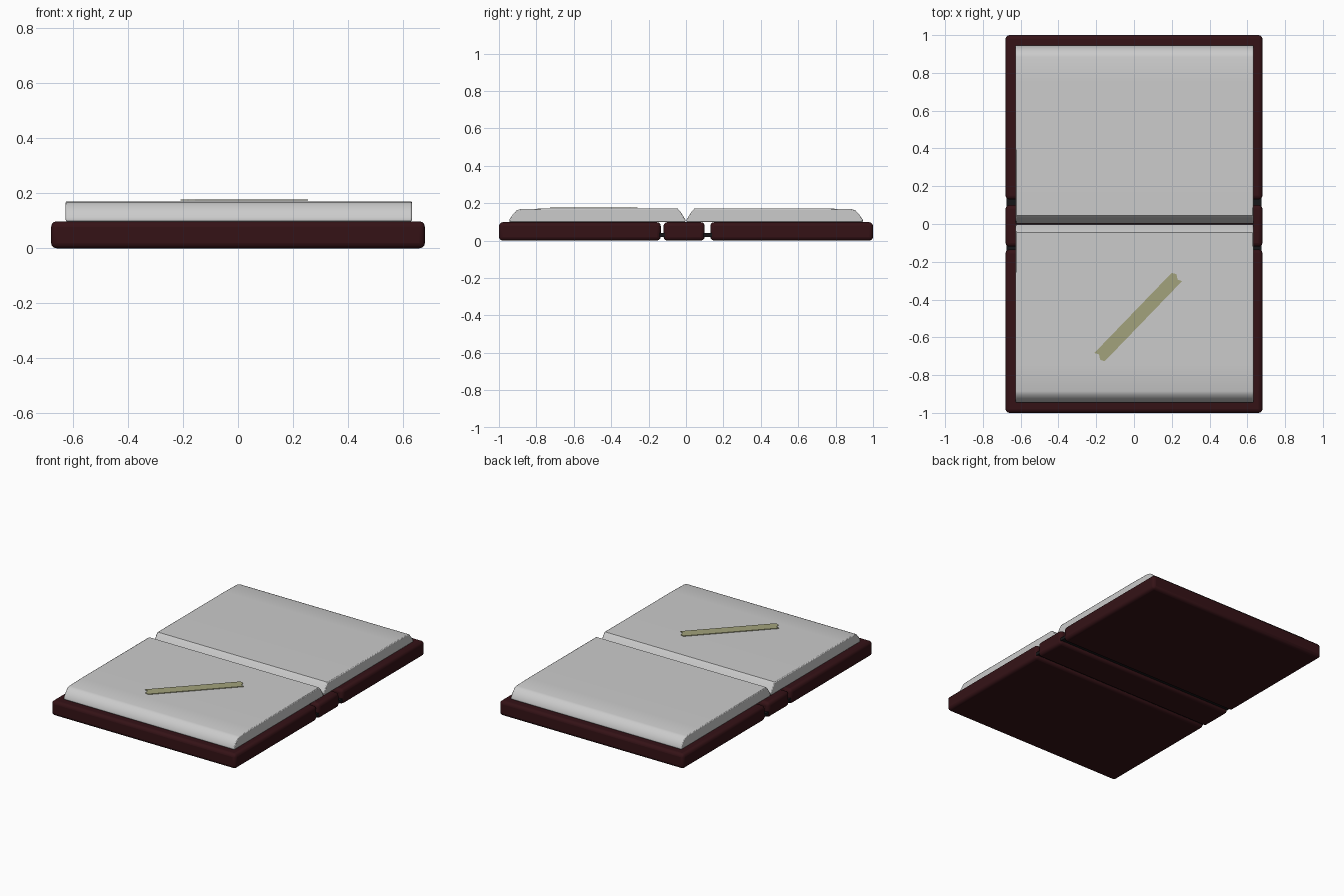
import bpy, bmesh, math
from mathutils import Matrix

if "Cube" in bpy.data.objects:
    bpy.data.objects.remove(bpy.data.objects["Cube"])


def material(name, color):
    m = bpy.data.materials.new(name)
    m.diffuse_color = (*color, 1)
    m.use_nodes = True
    m.node_tree.nodes["Principled BSDF"].inputs["Base Color"].default_value = m.diffuse_color
    return m


leather = material("leather", (0.035, 0.006, 0.008))
dark = material("hinge_dark", (0.008, 0.008, 0.009))
tape_mat = material("tape", (0.36, 0.36, 0.2))


def finish(name, bm, mat=None, bevel=0, segments=3, angle=30):
    bmesh.ops.recalc_face_normals(bm, faces=bm.faces)
    me = bpy.data.meshes.new(name)
    bm.to_mesh(me)
    bm.free()
    ob = bpy.data.objects.new(name, me)
    bpy.context.collection.objects.link(ob)
    if mat:
        me.materials.append(mat)
    if bevel:
        mod = ob.modifiers.new("soft_edges", 'BEVEL')
        mod.width, mod.segments = bevel, segments
        mod.limit_method = 'ANGLE'
        mod.angle_limit = math.radians(angle)
    bpy.ops.object.select_all(action='DESELECT')
    ob.select_set(True)
    bpy.context.view_layer.objects.active = ob
    bpy.ops.object.shade_smooth_by_angle(angle=math.radians(40))
    return ob


def prism(name, outline, axis_matrix, depth, **kw):
    """Extrude a closed 2D outline along local z, then place it."""
    bm = bmesh.new()
    face = bm.faces.new([bm.verts.new((u, v, 0)) for u, v in outline])
    ext = bmesh.ops.extrude_face_region(bm, geom=[face])
    bmesh.ops.translate(bm, vec=(0, 0, depth),
                        verts=[g for g in ext["geom"] if isinstance(g, bmesh.types.BMVert)])
    bm.transform(axis_matrix)
    return finish(name, bm, **kw)


def box(name, x, y, z, **kw):
    outline = [(x[0], y[0]), (x[1], y[0]), (x[1], y[1]), (x[0], y[1])]
    return prism(name, outline, Matrix.Translation((0, 0, z[0])), z[1] - z[0], **kw)


# Cover boards, spine and the thin hinges joining them
X = (-0.68, 0.68)
box("front_cover", X, (-1.0, -0.135), (0, 0.098), mat=leather, bevel=0.02)
box("back_cover", X, (0.13, 1.0), (0, 0.098), mat=leather, bevel=0.02)
box("spine", X, (-0.12, 0.10), (0, 0.098), mat=leather, bevel=0.02)
box("front_hinge", (-0.675, 0.675), (-0.155, -0.10), (0.02, 0.04), mat=dark)
box("back_hinge", (-0.675, 0.675), (0.08, 0.15), (0.02, 0.04), mat=dark)

# Page blocks: side profile (distance from gutter, height) swept across the width
profile = [(0.005, 0.098), (0.945, 0.098), (0.945, 0.112), (0.925, 0.14),
           (0.905, 0.162), (0.885, 0.168), (0.75, 0.171), (0.045, 0.171),
           (0.03, 0.155), (0.002, 0.11)]
yz_to_x = Matrix(((0, 0, 1, -0.627), (1, 0, 0, 0), (0, 1, 0, 0), (0, 0, 0, 1)))
for name, side in (("front_pages", -1), ("back_pages", 1)):
    prism(name, [(side * d, h) for d, h in profile], yz_to_x, 1.26,
          bevel=0.005, segments=2, angle=50)

# Diagonal strip of tape with torn ends
torn = [(0, 0.035), (0.012, 0.012), (-0.004, -0.012), (0.006, -0.035)]
half = 0.295
right = [(half + u, v) for u, v in torn]
left = [(-half + u, v) for u, v in reversed(torn)]
place = Matrix.Translation((0.02, -0.495, 0.1735)) @ Matrix.Rotation(math.radians(46), 4, 'Z')
prism("tape_strip", right + left, place, 0.004, mat=tape_mat)
